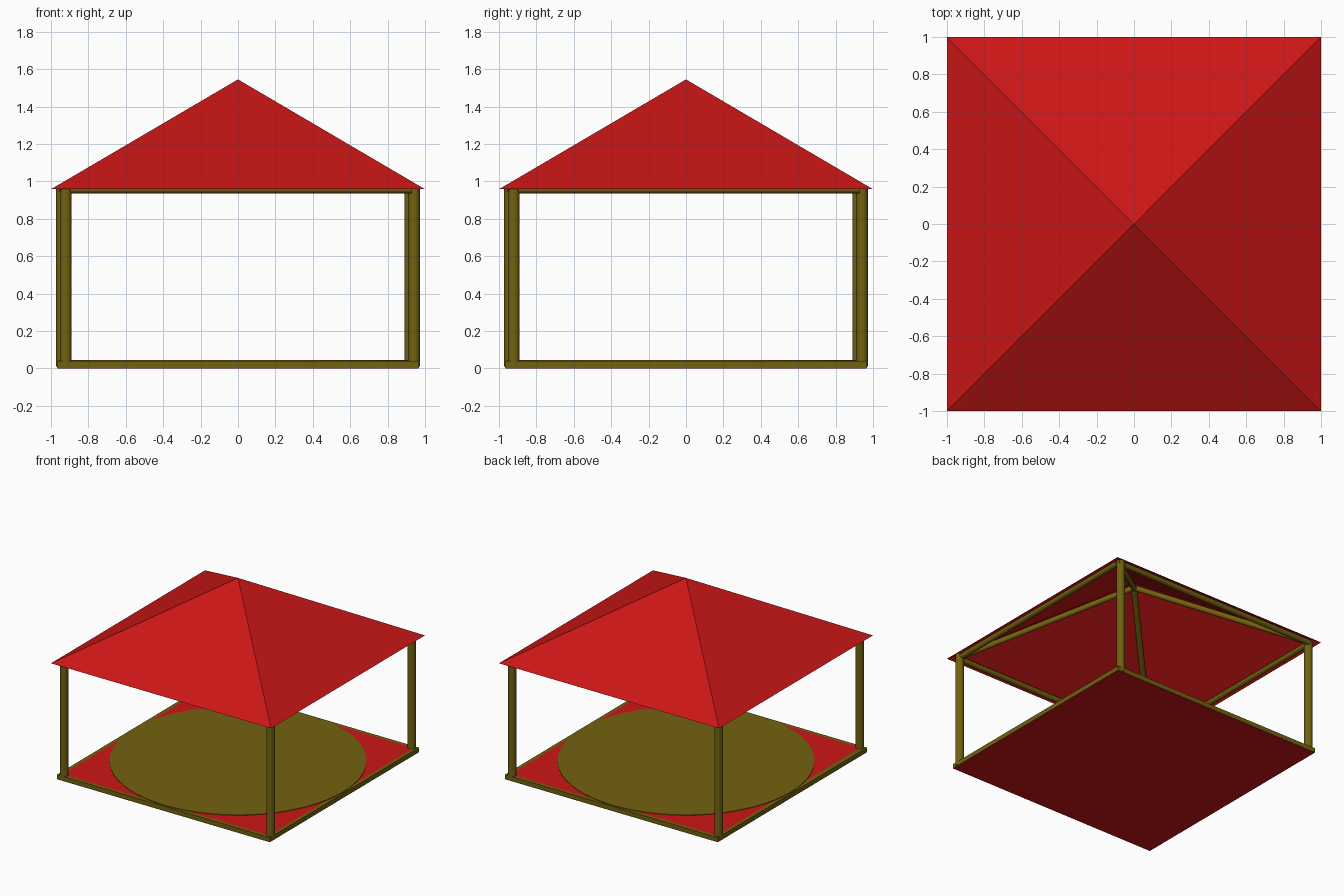
import bpy, math
from mathutils import Vector, Matrix

if "Cube" in bpy.data.objects:
    bpy.data.objects.remove(bpy.data.objects["Cube"])


def material(name, color):
    m = bpy.data.materials.new(name)
    m.diffuse_color = color
    m.use_nodes = True
    m.node_tree.nodes["Principled BSDF"].inputs["Base Color"].default_value = m.diffuse_color
    return m


RED = material("red_cloth", (0.60, 0.008, 0.008, 1))
WOOD = material("olive_wood", (0.17, 0.12, 0.005, 1))


def finish(name, mat):
    ob = bpy.context.object
    ob.name = name
    ob.data.materials.append(mat)
    return ob


def box(name, size, loc, mat):
    bpy.ops.mesh.primitive_cube_add(size=1, location=loc)
    ob = finish(name, mat)
    ob.scale = size
    bpy.ops.object.transform_apply(location=False, rotation=False, scale=True)
    return ob


def pole(name, a, b, r):
    a, b = Vector(a), Vector(b)
    d = b - a
    bpy.ops.mesh.primitive_cylinder_add(vertices=16, radius=r, depth=d.length,
                                        location=(a + b) / 2)
    ob = finish(name, WOOD)
    ob.rotation_euler = d.to_track_quat('Z', 'Y').to_euler()
    bpy.ops.object.shade_smooth_by_angle(angle=math.radians(40))
    return ob


# Open pyramid roof
bpy.ops.mesh.primitive_cone_add(vertices=4, radius1=math.sqrt(2), radius2=0, depth=0.587,
                                end_fill_type='NOTHING', location=(0, 0, 0.958 + 0.2935),
                                rotation=(0, 0, math.pi / 4))
finish("roof", RED)

# Floor: red underside sheet, raised deck and round mat
box("floor_underside", (1.93, 1.93, 0.004), (0, 0, 0.002), RED)
box("floor_deck", (1.88, 1.88, 0.036), (0, 0, 0.022), RED)
bpy.ops.mesh.primitive_cylinder_add(vertices=64, radius=0.957, depth=0.006,
                                    location=(0, 0, 0.0415))
finish("round_mat", WOOD)

# Frame, repeated around the four sides with a slight pinwheel offset
for i, side in enumerate(("front", "right", "back", "left")):
    rot = Matrix.Rotation(i * math.pi / 2, 4, 'Z')

    def p(x, y, z):
        return rot @ Vector((x, y, z))

    pole(side + "_post", p(0.941, -0.921, 0.01), p(0.941, -0.921, 0.975), 0.032)
    pole(side + "_eave_beam", p(-0.95, -0.94, 0.957), p(0.93, -0.94, 0.957), 0.022)
    pole(side + "_hip_beam", p(0.93, -0.93, 0.968), p(0, 0, 1.505), 0.022)
    beam = box(side + "_base_beam", (1.9, 0.04, 0.037), p(0.018, -0.948, 0.0215), WOOD)
    beam.rotation_euler.z = i * math.pi / 2
